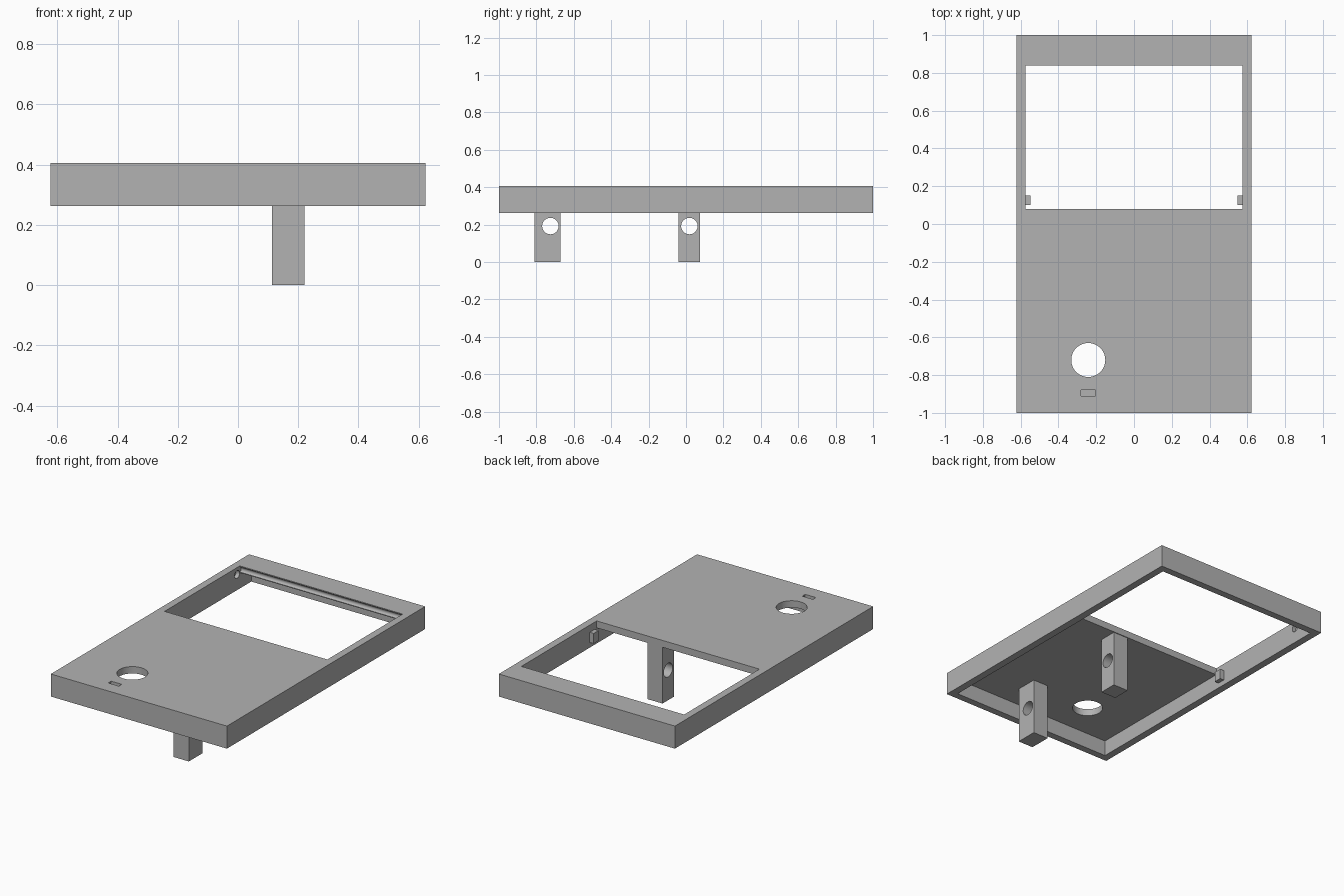
import bpy, math
from mathutils import Matrix

cube = bpy.data.objects.get("Cube")
if cube:
    bpy.data.objects.remove(cube, do_unlink=True)

grey = bpy.data.materials.new("plain_grey")
grey.use_nodes = True
colour = (0.45, 0.45, 0.45, 1)
grey.diffuse_color = colour
grey.node_tree.nodes["Principled BSDF"].inputs["Base Color"].default_value = colour


def box(name, x, y, z):
    """Box from (low, high) ranges on each axis."""
    bpy.ops.mesh.primitive_cube_add(size=1)
    o = bpy.context.object
    o.name = name
    centre = [sum(r) / 2 for r in (x, y, z)]
    size = [r[1] - r[0] for r in (x, y, z)]
    o.data.transform(Matrix.Translation(centre) @ Matrix.Diagonal((*size, 1)))
    o.data.materials.append(grey)
    return o


def rod(name, centre, radius, depth, axis="Z"):
    bpy.ops.mesh.primitive_cylinder_add(vertices=48, radius=radius, depth=depth)
    o = bpy.context.object
    o.name = name
    turn = Matrix.Rotation(math.pi / 2, 4, "Y") if axis == "X" else Matrix()
    o.data.transform(Matrix.Translation(centre) @ turn)
    o.data.materials.append(grey)
    return o


def cut(target, *cutters):
    for c in cutters:
        m = target.modifiers.new("cut", "BOOLEAN")
        m.operation, m.solver, m.object = "DIFFERENCE", "EXACT", c
        bpy.context.view_layer.objects.active = target
        bpy.ops.object.modifier_apply(modifier=m.name)
        bpy.data.objects.remove(c, do_unlink=True)


def smooth(o):
    bpy.ops.object.select_all(action="DESELECT")
    o.select_set(True)
    bpy.context.view_layer.objects.active = o
    bpy.ops.object.shade_smooth_by_angle(angle=math.radians(30))


BASE, TOP, UNDER = 0.262, 0.406, 0.362
INNER = 0.575

# Hollow cover, open underneath, with a window, finger hole and shallow slot
cover = box("cover", (-0.622, 0.622), (-1, 1), (BASE, TOP))
cut(cover,
    box("cavity", (-INNER, INNER), (-0.955, 0.955), (0.1, UNDER)),
    box("window", (-INNER, INNER), (0.08, 0.84), (0.3, 0.6)),
    rod("finger_hole", (-0.242, -0.72, 0.4), 0.09, 0.3),
    box("slot", (-0.28, -0.205), (-0.91, -0.88), (0.385, 0.6)),
    # rounded hinge groove along the back edge of the window
    rod("hinge_groove", (0, 0.835, 0.383), 0.017, 2 * INNER - 0.002, "X"),
    # blind pivot sockets in both side walls
    rod("left_socket", (INNER, 0.812, 0.362), 0.025, 0.05, "X"),
    rod("right_socket", (-INNER, 0.812, 0.362), 0.025, 0.05, "X"))
smooth(cover)

# Pierced posts hanging under the cover
for name, y, hole_y in (("front_post", (-0.81, -0.67), -0.725),
                        ("rear_post", (-0.04, 0.075), 0.018)):
    post = box(name, (0.113, 0.22), y, (0, UNDER + 0.004))
    cut(post, rod("pin_hole", (0.165, hole_y, 0.192), 0.044, 0.4, "X"))
    smooth(post)

# Small catches on the side walls of the window
for name, s in (("left_catch", 1), ("right_catch", -1)):
    box(name, sorted((s * 0.547, s * 0.58)), (0.1, 0.15), (0.295, 0.36))
